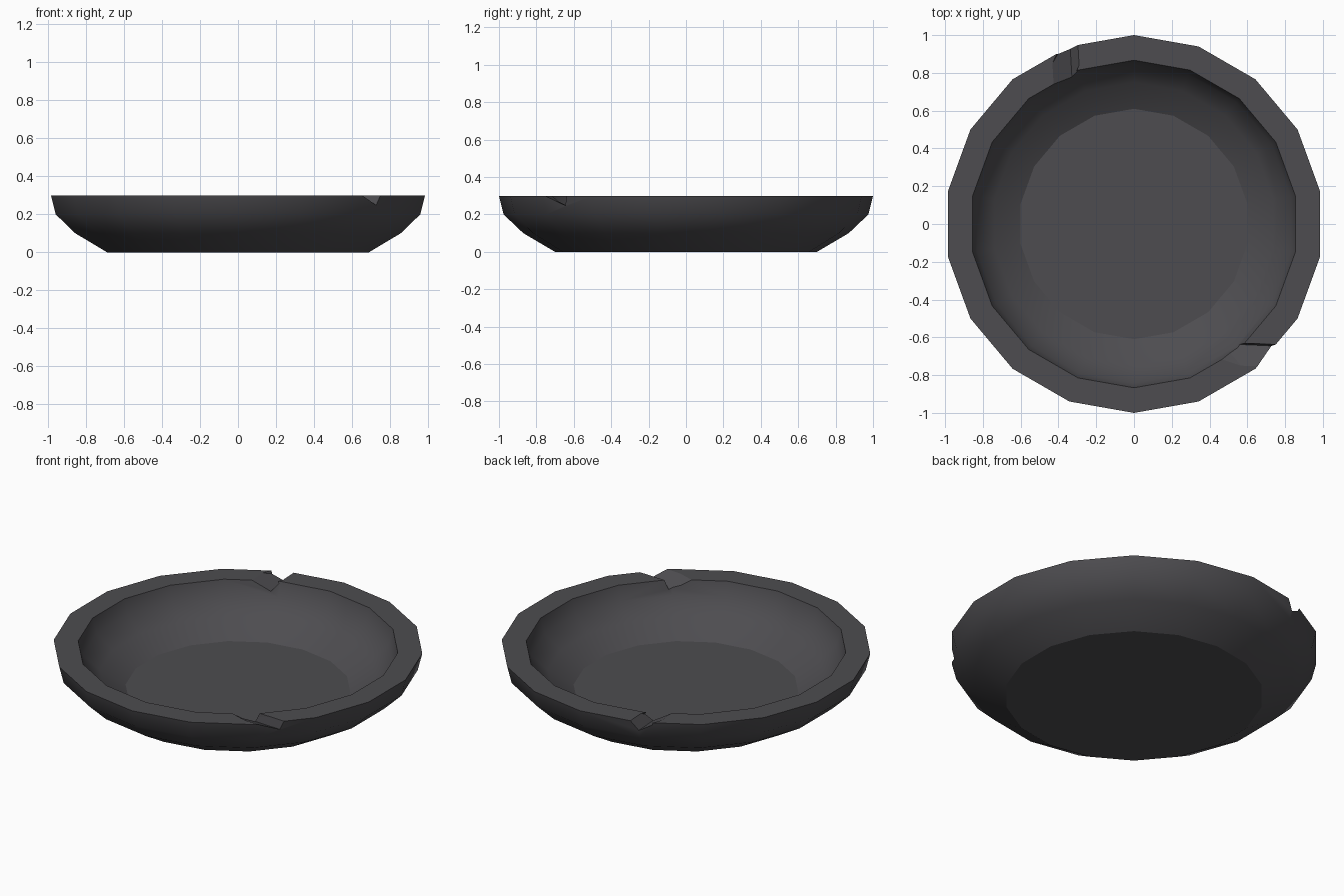
import bpy, bmesh, math

if "Cube" in bpy.data.objects:
    bpy.data.objects.remove(bpy.data.objects["Cube"])

mat = bpy.data.materials.new("charcoal_grey")
mat.diffuse_color = (0.075, 0.073, 0.08, 1)
mat.use_nodes = True
mat.node_tree.nodes["Principled BSDF"].inputs["Base Color"].default_value = mat.diffuse_color

SIDES = 18
# closed-off profile (radius, height): outside bottom -> rim -> inside floor
PROFILE = [(0.70, 0.0), (0.87, 0.10), (0.975, 0.20), (1.0, 0.30),
           (0.867, 0.30), (0.843, 0.215), (0.75, 0.13), (0.61, 0.05)]


def finish(name, bm):
    bmesh.ops.recalc_face_normals(bm, faces=bm.faces)
    me = bpy.data.meshes.new(name)
    bm.to_mesh(me)
    bm.free()
    me.materials.append(mat)
    ob = bpy.data.objects.new(name, me)
    bpy.context.collection.objects.link(ob)
    return ob


# bowl body, one vertex pointing to +y
bm = bmesh.new()
rings = []
for r, z in PROFILE:
    rings.append([bm.verts.new((r * math.sin(2 * math.pi * i / SIDES),
                                r * math.cos(2 * math.pi * i / SIDES), z))
                  for i in range(SIDES)])
for k, (a, b) in enumerate(zip(rings, rings[1:])):
    for i in range(SIDES):
        j = (i + 1) % SIDES
        f = bm.faces.new((a[i], a[j], b[j], b[i]))
        f.smooth = k != 3          # flat rim, rounded walls
bm.faces.new(rings[0])
bm.faces.new(rings[-1])
bowl = finish("bowl", bm)


# chips in the rim: V-shaped wedges through the wall
def chip(name, outer, inner):
    """outer / inner: matching (gentle edge, valley, steep edge) points."""
    bm = bmesh.new()
    ends = [[], []]
    for o, n in zip(outer, inner):
        d = [p - q for p, q in zip(o, n)]
        for side, t in ((0, 1.4), (1, -0.4)):
            ends[side].append([q + t * e for q, e in zip(n, d)])
    for g, v, s in ends:
        # continue the two slopes above the rim
        for p in (v, [2 * a - b for a, b in zip(g, v)],
                  [2 * a - b for a, b in zip(s, v)]):
            bm.verts.new(p)
    bmesh.ops.convex_hull(bm, input=bm.verts)
    cutter = finish(name, bm)
    cutter.hide_render = True
    m = bowl.modifiers.new(name, 'BOOLEAN')
    m.operation = 'DIFFERENCE'
    m.solver = 'EXACT'
    m.object = cutter
    bpy.context.view_layer.objects.active = bowl
    bpy.ops.object.modifier_apply(modifier=name)
    bpy.data.objects.remove(cutter)


chip("back_chip",
     [(-0.385, 0.92, 0.30), (-0.338, 0.94, 0.245), (-0.306, 0.945, 0.30)],
     [(-0.412, 0.757, 0.30), (-0.328, 0.765, 0.245), (-0.322, 0.81, 0.30)])
chip("front_chip",
     [(0.66, -0.745, 0.30), (0.72, -0.645, 0.248), (0.74, -0.638, 0.30)],
     [(0.49, -0.715, 0.30), (0.54, -0.637, 0.248), (0.54, -0.631, 0.30)])
